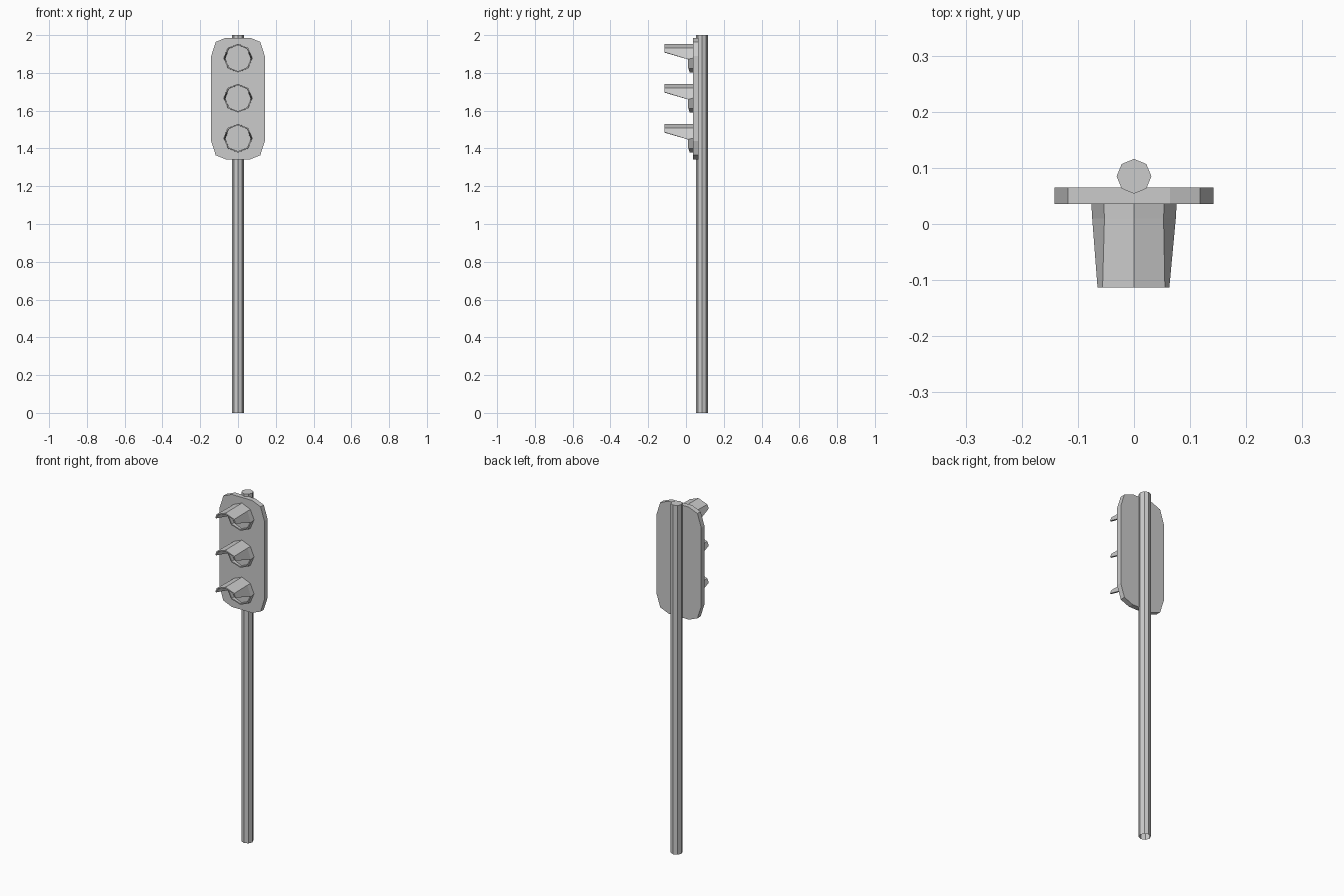
import bpy, bmesh
from math import sin, cos, pi

if "Cube" in bpy.data.objects:
    bpy.data.objects.remove(bpy.data.objects["Cube"])


def make_object(name, bm):
    mesh = bpy.data.meshes.new(name)
    bm.to_mesh(mesh)
    bm.free()
    ob = bpy.data.objects.new(name, mesh)
    bpy.context.collection.objects.link(ob)
    return ob


def prism(name, outline, y0, y1):
    """Extrude an (x, z) outline from y0 back to y1."""
    bm = bmesh.new()
    face = bm.faces.new([bm.verts.new((x, y0, z)) for x, z in outline])
    ext = bmesh.ops.extrude_face_region(bm, geom=[face], use_keep_orig=True)
    for v in ext["geom"]:
        if isinstance(v, bmesh.types.BMVert):
            v.co.y = y1
    bmesh.ops.recalc_face_normals(bm, faces=bm.faces)
    return make_object(name, bm)


# Octagonal pole, open at the foot
bm = bmesh.new()
ring = [(0.031 * cos(i * pi / 4), 0.085 + 0.031 * sin(i * pi / 4)) for i in range(8)]
low = [bm.verts.new((x, y, 0)) for x, y in ring]
top = [bm.verts.new((x, y, 2)) for x, y in ring]
for i in range(8):
    j = (i + 1) % 8
    bm.faces.new((low[i], low[j], top[j], top[i]))
bm.faces.new(top)
make_object("pole", bm)

# Backing board with chamfered round corners
MID_Z = 1.664
corner = [(0.064, 0.322), (0.118, 0.300), (0.142, 0.225)]
half = corner + [(x, -z) for x, z in reversed(corner)]
outline = half + [(-x, z) for x, z in reversed(half)]
prism("signal_board", [(x, MID_Z + z) for x, z in outline], 0.036, 0.065)


# Lamp hood: octagonal collar whose upper half runs forward as a visor
def hood(name, cz):
    bm = bmesh.new()
    R = 0.076
    collar_y = [0.010, 0.010, 0.010, 0.012, 0.020, 0.012, 0.010, 0.010]
    base, front = [], []
    for i, y in enumerate(collar_y):
        x, z = R * sin(i * pi / 4), R * cos(i * pi / 4)
        base.append(bm.verts.new((x, 0.036, cz + z)))
        drop = 0.006 if i in (2, 6) else 0
        front.append(bm.verts.new((x * 0.98, y, cz + z - drop)))
    tip_shape = {6: (-0.065, 0.032), 7: (-0.056, 0.054), 0: (0, 0.075),
                 1: (0.055, 0.054), 2: (0.063, 0.032)}
    tip = {i: bm.verts.new((x, -0.113, cz + z)) for i, (x, z) in tip_shape.items()}
    for i in range(8):
        j = (i + 1) % 8
        bm.faces.new((base[j], base[i], front[i], front[j]))
        if i in tip and j in tip:
            bm.faces.new((front[j], front[i], tip[i], tip[j]))
    ob = make_object(name, bm)
    shell = ob.modifiers.new("thickness", "SOLIDIFY")
    shell.thickness = 0.007
    shell.offset = -1


# Three lamps, each with a hood and a flat lens
for label, cz in (("top", 1.878), ("middle", 1.666), ("bottom", 1.454)):
    hood(label + "_hood", cz)
    lens = [(0.07 * sin(i * pi / 4), cz + 0.07 * cos(i * pi / 4)) for i in range(8)]
    prism(label + "_lens", lens, 0.033, 0.037)
